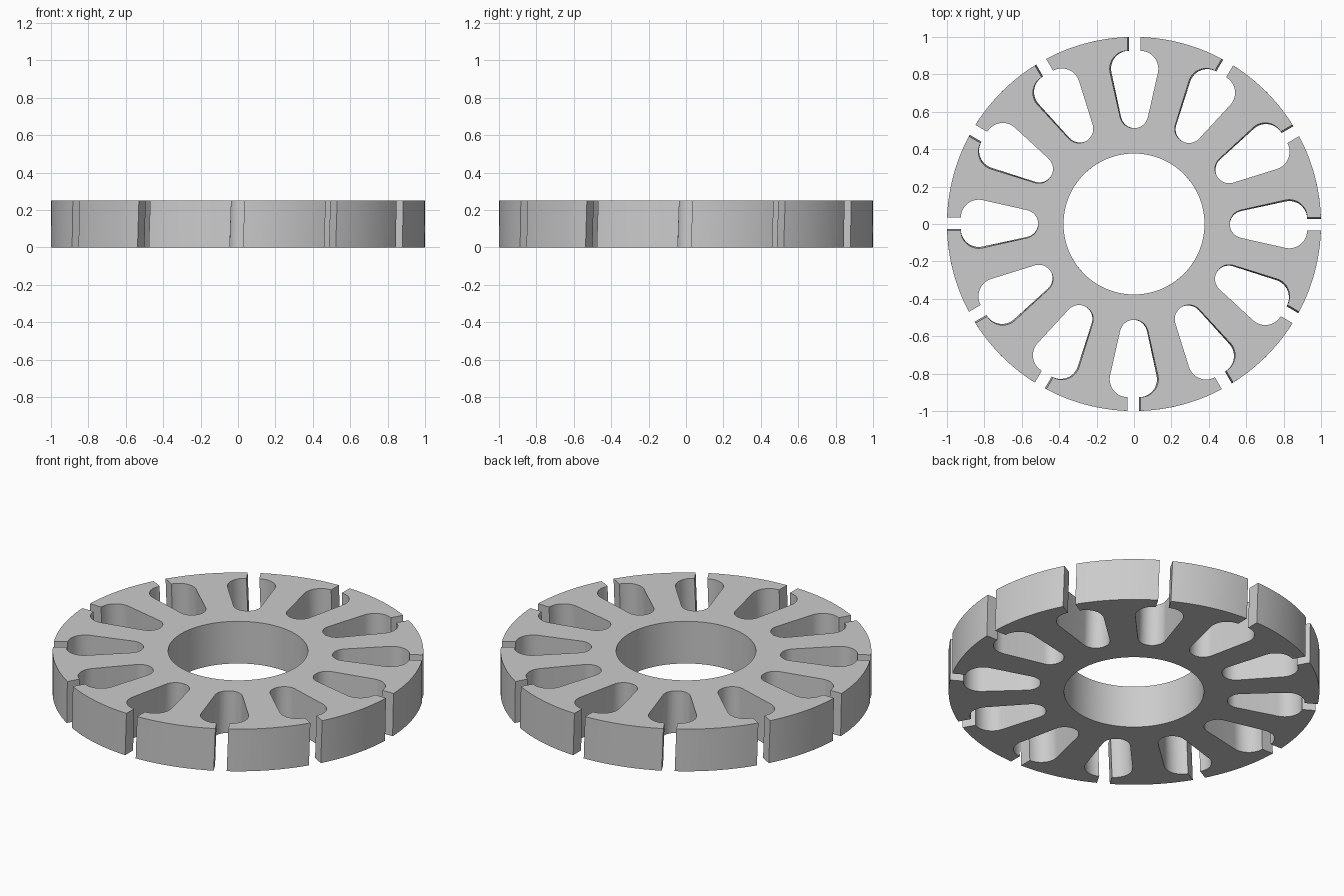
import bpy, bmesh
from math import pi, cos, sin, acos, asin, atan2, hypot, radians
from mathutils import Matrix

if "Cube" in bpy.data.objects:
    bpy.data.objects.remove(bpy.data.objects["Cube"])

SLOTS = 12
HEIGHT = 0.251
SKEW = radians(0.5)          # slight twist between bottom and top face
BORE_R = 0.377
OPEN_HALF = 0.035            # half width of the slot mouth
INNER_C, INNER_R = 0.588, 0.076              # round inner end of slot
OUTER_C, OUTER_X, OUTER_R = 0.83, 0.034, 0.096   # rounded outer corners


def arc(cx, cy, r, a0, a1, n):
    return [(cx + r * cos(a0 + (a1 - a0) * i / n),
             cy + r * sin(a0 + (a1 - a0) * i / n)) for i in range(n + 1)]


def half_slot():
    """Right half of the slot along +y, from the rim down to the inner tip."""
    dy = OUTER_C - INNER_C
    tilt = acos((INNER_R - OUTER_R) / hypot(OUTER_X, dy)) - atan2(dy, OUTER_X)
    pts = [(OPEN_HALF, (1 - OPEN_HALF ** 2) ** 0.5)]
    top = acos((OPEN_HALF - OUTER_X) / OUTER_R)
    pts += arc(OUTER_X, OUTER_C, OUTER_R, top, -tilt, 14)
    pts += arc(0, INNER_C, INNER_R, -tilt, -pi / 2, 10)
    return pts


# One slot followed by one rim arc, going counter-clockwise
right = half_slot()
slot = right + [(-x, y) for x, y in reversed(right[:-1])]
mouth = asin(OPEN_HALF)
rim = arc(0, 0, 1, pi / 2 + mouth, pi / 2 + 2 * pi / SLOTS - mouth, 12)[1:-1]
unit = slot + rim

outline = []
for k in range(SLOTS):
    a = 2 * pi * k / SLOTS
    outline += [(x * cos(a) - y * sin(a), x * sin(a) + y * cos(a)) for x, y in unit]
bore = arc(0, 0, BORE_R, 0, 2 * pi, 96)[:-1]

# Fill the flat profile, then extrude with skew
bm = bmesh.new()
edges = []
for loop in (outline, bore):
    vs = [bm.verts.new((x, y, 0)) for x, y in loop]
    edges += [bm.edges.new((vs[i - 1], vs[i])) for i in range(len(vs))]
bmesh.ops.triangle_fill(bm, edges=edges, use_beauty=True, use_dissolve=False)
bottom = list(bm.verts)
ext = bmesh.ops.extrude_face_region(bm, geom=list(bm.faces), use_keep_orig=True)
top_verts = [g for g in ext["geom"] if isinstance(g, bmesh.types.BMVert)]
bmesh.ops.translate(bm, verts=top_verts, vec=(0, 0, HEIGHT))
bmesh.ops.rotate(bm, verts=bottom, cent=(0, 0, 0), matrix=Matrix.Rotation(-SKEW, 3, 'Z'))
bmesh.ops.recalc_face_normals(bm, faces=list(bm.faces))

mesh = bpy.data.meshes.new("stator_core")
bm.to_mesh(mesh)
bm.free()
core = bpy.data.objects.new("stator_core", mesh)
bpy.context.collection.objects.link(core)
bpy.context.view_layer.objects.active = core
core.select_set(True)
bpy.ops.object.shade_smooth_by_angle(angle=radians(30))
